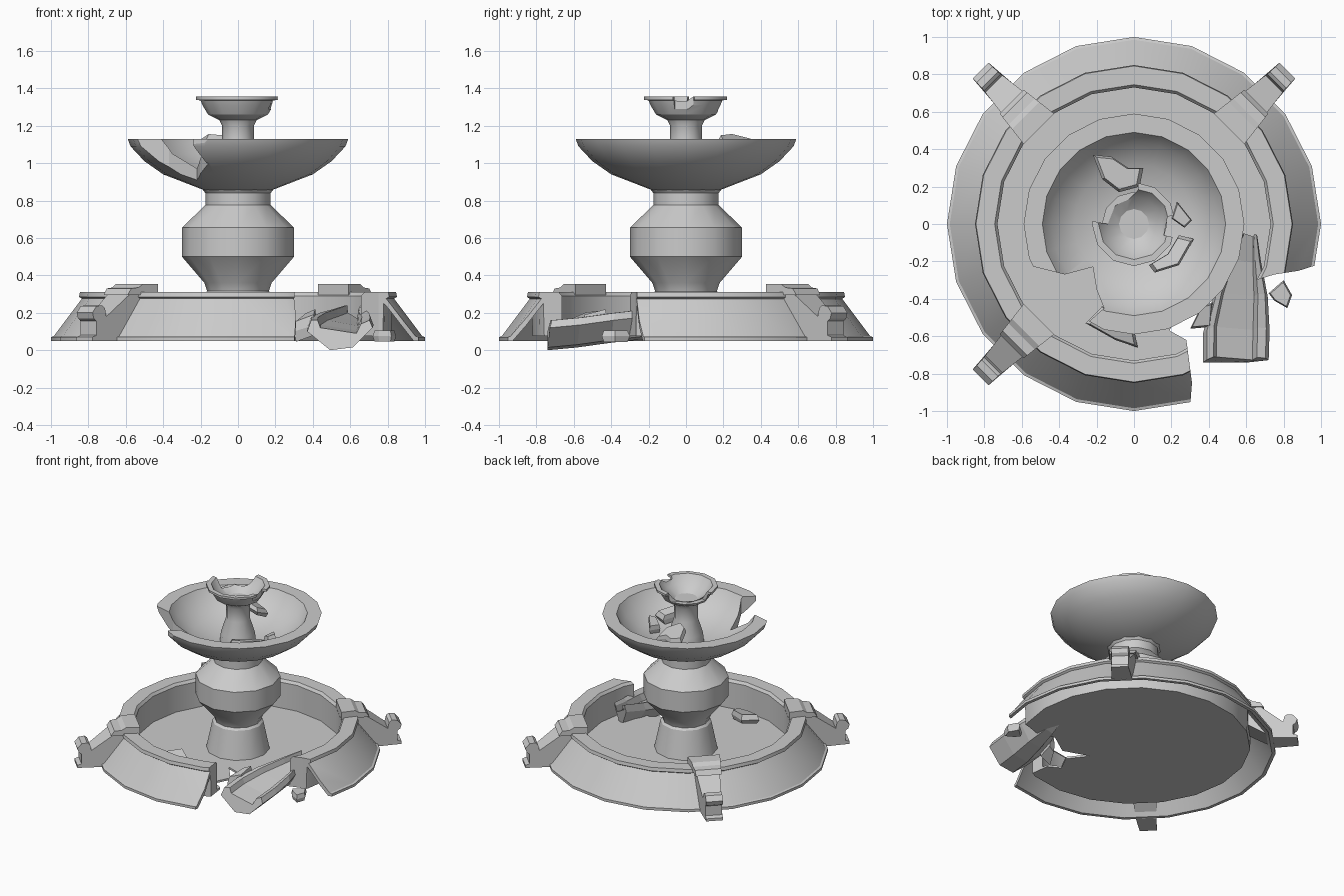
import bpy, bmesh, math
from mathutils import Vector, Matrix

if "Cube" in bpy.data.objects:
    bpy.data.objects.remove(bpy.data.objects["Cube"])

stone = bpy.data.materials.new("grey stone")
stone.diffuse_color = (0.6, 0.6, 0.6, 1)
stone.use_nodes = True
stone.node_tree.nodes["Principled BSDF"].inputs["Base Color"].default_value = stone.diffuse_color


def finish(name, bm, smooth=True):
    bmesh.ops.recalc_face_normals(bm, faces=bm.faces)
    me = bpy.data.meshes.new(name)
    bm.to_mesh(me)
    bm.free()
    me.materials.append(stone)
    ob = bpy.data.objects.new(name, me)
    bpy.context.collection.objects.link(ob)
    if smooth:
        bpy.ops.object.select_all(action='DESELECT')
        ob.select_set(True)
        bpy.context.view_layer.objects.active = ob
        bpy.ops.object.shade_smooth_by_angle(angle=math.radians(32))
    return ob


def lathe(name, profile, sides):
    """Closed solid of revolution; the profile starts and ends on the axis."""
    bm = bmesh.new()
    vs = [bm.verts.new((r, 0, z)) for r, z in profile]
    es = [bm.edges.new(p) for p in zip(vs, vs[1:])]
    bmesh.ops.spin(bm, geom=vs + es, cent=(0, 0, 0), axis=(0, 0, 1),
                   angle=math.tau, steps=sides, use_duplicate=False)
    bmesh.ops.remove_doubles(bm, verts=bm.verts, dist=1e-4)
    return finish(name, bm)


def loft(name, sections, smooth=False):
    """Solid through matching closed sections."""
    bm = bmesh.new()
    rings = [[bm.verts.new(p) for p in s] for s in sections]
    n = len(rings[0])
    for a, b in zip(rings, rings[1:]):
        for i in range(n):
            j = (i + 1) % n
            bm.faces.new((a[i], a[j], b[j], b[i]))
    bm.faces.new(rings[0])
    bm.faces.new(rings[-1])
    return finish(name, bm, smooth)


def prism(name, outline, z0, z1):
    return loft(name, [[(x, y, z) for x, y in outline] for z in (z0, z1)])


def bite(target, outline, z0, z1):
    """Break a piece off the target along a jagged outline."""
    cutter = prism(target.name + "_cutter", outline, z0, z1)
    cutter.hide_render = True
    mod = target.modifiers.new("break", 'BOOLEAN')
    mod.operation = 'DIFFERENCE'
    mod.solver = 'EXACT'
    mod.object = cutter
    bpy.context.view_layer.objects.active = target
    bpy.ops.object.modifier_apply(modifier=mod.name)
    bpy.data.objects.remove(cutter)


# Ground basin: floor, inner wall, lip and flared outer wall, hollow below
basin = lathe("basin", [
    (0, 0.09), (0.73, 0.09), (0.73, 0.29), (0.745, 0.31), (0.845, 0.31),
    (0.85, 0.285), (0.835, 0.275), (0.985, 0.075), (1.0, 0.07), (1.0, 0.05),
    (0.975, 0.05), (0.825, 0.25), (0.82, 0.075), (0, 0.075)], 20)
bite(basin, [(0.29, -1.1), (0.31, -0.85), (0.28, -0.62), (0.19, -0.57),
             (0.25, -0.45), (0.14, -0.31), (0.34, -0.38), (0.5, -0.27),
             (0.62, -0.31), (0.75, -0.27), (0.88, -0.25), (1.1, -0.18),
             (1.1, -1.1)], -0.1, 0.5)

# Pedestal with round belly
lathe("pedestal", [
    (0, 0.085), (0.225, 0.085), (0.18, 0.30), (0.165, 0.315), (0.18, 0.36),
    (0.30, 0.50), (0.30, 0.655), (0.175, 0.775), (0.175, 0.84), (0.19, 0.86),
    (0, 0.87)], 12)

# Large bowl with broken front left edge
bowl = lathe("large_bowl", [
    (0, 0.855), (0.18, 0.855), (0.40, 0.94), (0.50, 1.01), (0.575, 1.09),
    (0.59, 1.13), (0.49, 1.13), (0.44, 1.05), (0.32, 0.97), (0.15, 0.92),
    (0, 0.92)], 20)
bite(bowl, [(-0.7, -0.22), (-0.53, -0.23), (-0.37, -0.27), (-0.22, -0.23),
            (-0.2, -0.35), (-0.16, -0.45), (-0.24, -0.52), (-0.15, -0.57),
            (-0.15, -0.8), (-0.8, -0.8)], 0.7, 1.3)

# Stem and small upper bowl, chipped at the back left
lathe("stem", [(0, 0.9), (0.13, 0.9), (0.12, 0.99), (0.085, 1.1),
               (0.085, 1.2), (0.1, 1.23), (0, 1.24)], 12)
cup = lathe("small_bowl", [
    (0, 1.225), (0.09, 1.225), (0.16, 1.26), (0.19, 1.31), (0.2, 1.335),
    (0.225, 1.338), (0.225, 1.355), (0.19, 1.355), (0.15, 1.295),
    (0.08, 1.25), (0, 1.25)], 12)
bite(cup, [(-0.3, 0.03), (-0.14, 0.0), (-0.1, 0.1), (-0.03, 0.13),
           (0.02, 0.18), (0.03, 0.3), (-0.3, 0.3)], 1.28, 1.45)
bite(cup, [(0.3, -0.09), (0.16, -0.06), (0.18, 0.04), (0.3, 0.06)], 1.29, 1.45)

# Three buttresses with cap and scroll foot on the basin diagonals
body = [(0.74, 0.20), (0.74, 0.30), (0.90, 0.30), (0.96, 0.255),
        (1.06, 0.18), (1.07, 0.225), (1.09, 0.24), (1.13, 0.235),
        (1.16, 0.20), (1.15, 0.17), (1.13, 0.155), (1.13, 0.08),
        (1.16, 0.07), (1.16, 0.05), (0.99, 0.05)]
cap = [(0.72, 0.295), (0.72, 0.355), (0.82, 0.355), (0.85, 0.335),
       (0.90, 0.33), (0.925, 0.295)]


def radial_block(name, profile, angle, width):
    rot = Matrix.Rotation(angle, 3, 'Z')
    loft(name, [[rot @ Vector((r, s * width(r), z)) for r, z in profile]
                for s in (-1, 1)])


for label, deg in (("back_right", 45), ("back_left", 135), ("front_left", 225)):
    a = math.radians(deg)
    radial_block("buttress_" + label, body, a,
                 lambda r: max(0.06, 0.09 - 0.12 * max(0, r - 0.85)))
    radial_block("buttress_cap_" + label, cap, a,
                 lambda r: 0.115 - 0.12 * (r - 0.72))

# Fallen length of basin wall: lipped slab tilted up towards the back
stations = [(-0.74, 0.37, 0.72, 0.0), (-0.58, 0.37, 0.725, 0.015),
            (-0.40, 0.42, 0.715, 0.04), (-0.22, 0.50, 0.68, 0.06),
            (-0.08, 0.57, 0.66, 0.08)]
shape = [(0.0, 0.10), (0.06, 0.16), (0.16, 0.16), (0.2, 0.12), (0.75, 0.09),
         (0.82, 0.14), (0.95, 0.16), (1.0, 0.12), (0.7, 0.015), (0.35, 0.0)]
loft("fallen_wall", [[(l + (r - l) * u, y + 0.03 * math.sin(9 * u), z + h)
                      for u, h in shape] for y, l, r, z in stations])


def shard(name, outline, z, thick, lean=(0, 0)):
    """Thin broken piece lying at height z, leaning along x and y."""
    cx = sum(p[0] for p in outline) / len(outline)
    cy = sum(p[1] for p in outline) / len(outline)

    def ring(h, k):
        return [(cx + (x - cx) * k, cy + (y - cy) * k,
                 z + h + lean[0] * (x - cx) + lean[1] * (y - cy))
                for x, y in outline]
    loft(name, [ring(0, 0.85), ring(thick * 0.5, 1), ring(thick, 0.85)])


# Loose fragments in the large bowl
shard("bowl_fragment_back", [(-0.22, 0.37), (-0.12, 0.36), (-0.03, 0.3),
      (0.05, 0.3), (0.03, 0.2), (-0.08, 0.17), (-0.17, 0.24)],
      1.05, 0.06, (-0.35, -0.35))
shard("bowl_fragment_right", [(0.2, 0.03), (0.23, 0.12), (0.31, 0.02),
      (0.27, -0.02)], 0.96, 0.06, (0.4, 0))
shard("bowl_fragment_front", [(0.32, -0.08), (0.24, -0.06), (0.18, -0.16),
      (0.08, -0.22), (0.11, -0.26), (0.24, -0.22)], 0.97, 0.07, (0.1, -0.2))

# Loose fragments on the basin floor and the ground
shard("floor_fragment", [(-0.26, -0.53), (-0.17, -0.44), (0.0, -0.56),
      (0.02, -0.66), (-0.1, -0.62)], 0.11, 0.07, (-0.1, 0.2))
shard("rubble_gap", [(0.3, -0.56), (0.36, -0.44), (0.42, -0.42),
      (0.41, -0.55)], 0.08, 0.11, (0.3, 0.2))
shard("rubble_right", [(0.72, -0.37), (0.8, -0.3), (0.845, -0.38),
      (0.82, -0.45), (0.75, -0.41)], 0.045, 0.06)
